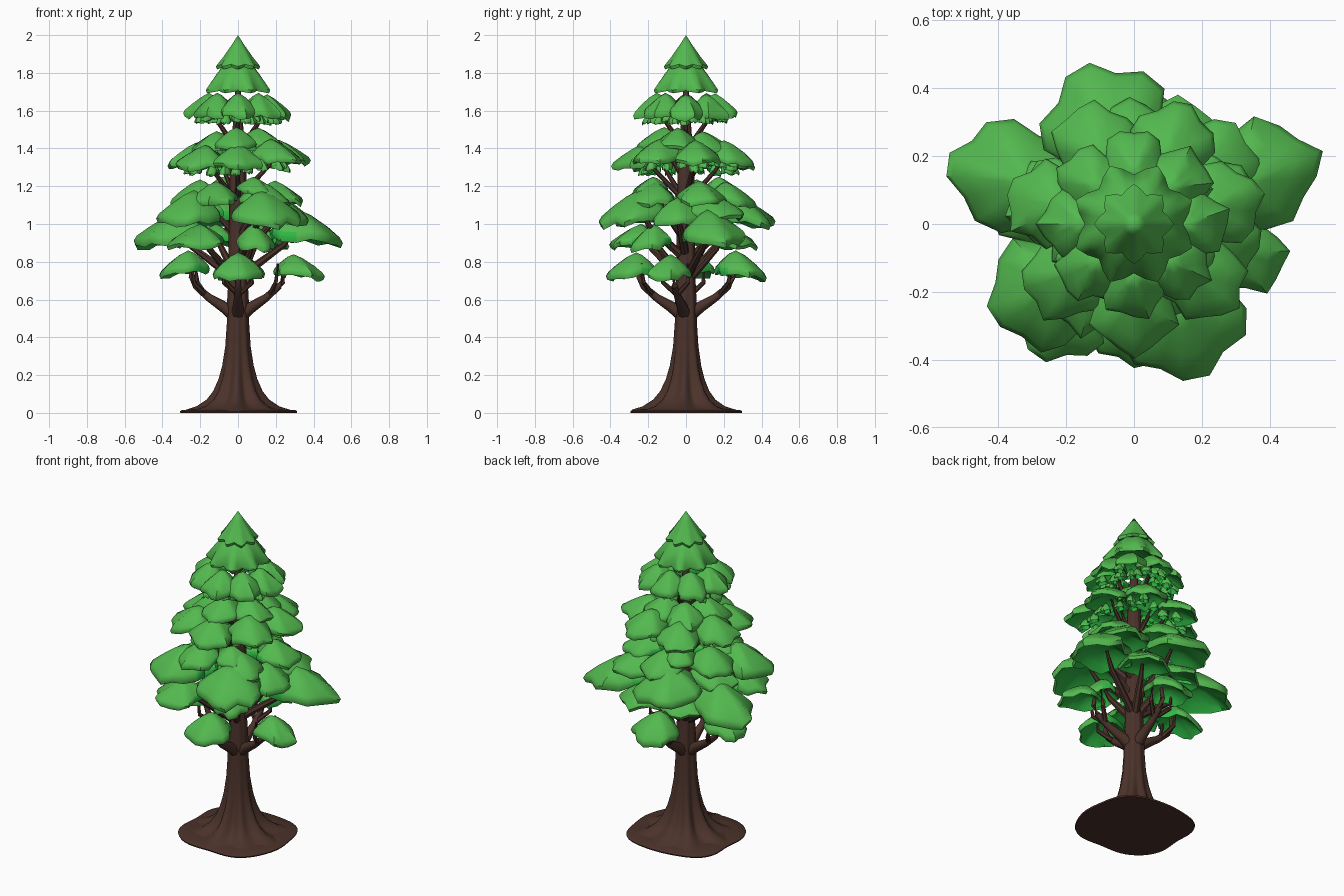
import bpy, bmesh, math, random
from mathutils import Vector

if "Cube" in bpy.data.objects:
    bpy.data.objects.remove(bpy.data.objects["Cube"])

random.seed(4)


def material(name, rgb):
    m = bpy.data.materials.new(name)
    m.diffuse_color = (*rgb, 1)
    m.use_nodes = True
    m.node_tree.nodes["Principled BSDF"].inputs["Base Color"].default_value = m.diffuse_color
    return m


LEAF = material("leaf_green", (0.087, 0.485, 0.078))
UNDER = material("leaf_underside_green", (0.028, 0.48, 0.058))
BARK = material("bark_brown", (0.07, 0.032, 0.023))


def finish(name, bm, mats, angle=50):
    bmesh.ops.recalc_face_normals(bm, faces=bm.faces)
    me = bpy.data.meshes.new(name)
    bm.to_mesh(me)
    bm.free()
    ob = bpy.data.objects.new(name, me)
    bpy.context.collection.objects.link(ob)
    for m in mats:
        me.materials.append(m)
    bpy.ops.object.select_all(action='DESELECT')
    ob.select_set(True)
    bpy.context.view_layer.objects.active = ob
    bpy.ops.object.shade_smooth_by_angle(angle=math.radians(angle))
    return ob


def skin(bm, rings, first, last, under_from=99, inner=False):
    """Bridge rings of points, closing both ends with a fan to a point."""
    n = len(rings[0])
    vs = [[bm.verts.new(p) for p in r] for r in rings]
    a, b = bm.verts.new(first), bm.verts.new(last)
    for i in range(n):
        j = (i + 1) % n
        bm.faces.new((a, vs[0][i], vs[0][j]))
        f = bm.faces.new((b, vs[-1][j], vs[-1][i]))
        f.material_index = 1 if under_from < 99 else 0
        # trunk-facing rim shares the underside colour
        back = inner and math.cos((i + .5) * math.tau / n) < -.6
        for k in range(len(vs) - 1):
            f = bm.faces.new((vs[k][i], vs[k + 1][i], vs[k + 1][j], vs[k][j]))
            f.material_index = 1 if k >= under_from - 2 * back else 0


def clump(bm, x, y, low, top, a, b):
    """Umbrella-shaped leaf pad: a = radial half length, b = half width."""
    ang = math.atan2(y, x)
    ca, sa = math.cos(ang), math.sin(ang)
    h, n = top - low, 15
    corners = random.choice((5, 5, 6))
    ph = random.uniform(0, 6.28)
    edge = [0.98 + 0.11 * math.cos(corners * i * math.tau / n + ph)
            + random.uniform(-.03, .03) for i in range(n)]
    drop = [random.uniform(-.10, .10) * h for _ in range(n)]

    def pt(i, rho, z, jag=0):
        t = i * math.tau / n
        u = a * (rho * edge[i] * math.cos(t) - 0.2 * (1 - rho))
        v = b * rho * edge[i] * math.sin(t)
        z += jag * drop[i] - 0.11 * h * rho * math.cos(t)
        return (x + ca * u - sa * v, y + sa * u + ca * v, low + z)

    spec = [(.3, .86 * h, 0), (.66, .6 * h, .3), (.93, .36 * h, .8), (1, .22 * h, 1),
            (.95, .08 * h, 1), (.75, .26 * h, .5), (.4, .46 * h, 0)]
    rings = [[pt(i, r, z, j) for i in range(n)] for r, z, j in spec]
    c = (x - ca * .2 * a, y - sa * .2 * a)
    skin(bm, rings, (*c, top), (*c, low + .54 * h), 4, True)


def ring(count, r, low, top, a, b, phase=0, jitter=0.0):
    out = []
    for k in range(count):
        t = math.radians(phase) + k * math.tau / count
        d = random.uniform(-jitter, jitter)
        out.append((r * math.cos(t), r * math.sin(t), low + d, top + d, a, b))
    return out


# Leaf tiers: x, y, low z, top z, radial half length, half width
tiers = {
    "lowest_leaves": [(0, -.29, .71, .85, .13, .135), (.32, -.09, .71, .84, .135, .11),
                      (0, .29, .71, .86, .135, .135), (-.29, .04, .72, .86, .135, .11)],
    "lower_leaves": [(-.22, -.26, .87, 1.0, .14, .15), (.09, -.19, .86, 1.0, .11, .10),
                     (.35, .135, .89, 1.08, .20, .16), (-.35, .135, .88, 1.07, .20, .16),
                     (.12, .23, .87, 1.0, .14, .14), (-.13, .22, .88, 1.0, .13, .13)],
    "broad_leaves": [(.14, -.28, .99, 1.18, .18, .19), (-.26, -.2, 1.0, 1.18, .17, .17),
                     (-.08, .29, .98, 1.16, .18, .19), (.22, .16, 1.02, 1.16, .15, .15),
                     (.25, -.05, 1.0, 1.14, .12, .13), (-.22, .05, 1.02, 1.16, .15, .14),
                     (.09, -.19, 1.16, 1.25, .09, .09), (-.09, .19, 1.16, 1.25, .09, .09)],
    "middle_leaves": ring(5, .235, 1.11, 1.24, .13, .13, 20, .02),
    "upper_middle_leaves": ring(7, .25, 1.30, 1.43, .135, .125, -90, .025)
    + ring(5, .14, 1.38, 1.5, .12, .11, 50, .015),
    "upper_leaves": ring(8, .175, 1.56, 1.69, .105, .10, -90, .006),
}
for name, pads in tiers.items():
    bm = bmesh.new()
    for p in pads:
        clump(bm, *p)
    # small ragged sprigs hang below the upper tiers
    if name.startswith("upper"):
        for p in pads:
            base = math.atan2(p[1], p[0])
            r0 = math.hypot(p[0], p[1])
            for s in (-.32, -.05, .24):
                r = r0 + random.uniform(-.05, .05)
                z = p[2] + random.uniform(-.015, .01)
                clump(bm, r * math.cos(base + s), r * math.sin(base + s),
                      z - .025, z + .04, .035, .028)
    finish(name, bm, [LEAF, UNDER])


# Fluted star-shaped cones at the top
def fluted_cone(name, apex, profile, flute, phase):
    bm = bmesh.new()
    n = 32
    rings = []
    for r, z, f in profile:
        row = []
        for i in range(n):
            t = i * math.tau / n
            c = f * math.cos(8 * t + phase)
            k = r * (1 + flute * c)
            row.append((k * math.cos(t), k * math.sin(t), z - .006 * c))
        rings.append(row)
    skin(bm, rings, (0, 0, apex), (0, 0, profile[-1][1] + .02), len(profile) - 2)
    finish(name, bm, [LEAF, UNDER])


fluted_cone("tree_tip", 2.0, [(.032, 1.95, .1), (.075, 1.885, .5), (.105, 1.84, 1),
                              (.098, 1.825, 1), (.05, 1.84, .3)], .12, 0)
fluted_cone("second_cone", 1.88, [(.08, 1.84, .2), (.125, 1.78, .6), (.165, 1.715, 1),
                                  (.158, 1.698, 1), (.08, 1.74, .3)], .12, math.pi)

# Trunk with flared, ridged roots
bm = bmesh.new()
n = 72
profile = [(.26, .015, .8), (.195, .035, 1.2), (.148, .07, 1.2), (.118, .115, 1.1), (.094, .18, .9),
           (.078, .25, .7), (.065, .35, .4), (.057, .48, .3), (.056, .58, .4), (.05, .7, .3),
           (.047, 1.0, .3), (.044, 1.25, .3), (.032, 1.45, .2), (.015, 1.7, 0)]
rings = []
for r, z, f in profile:
    row = []
    for i in range(n):
        t = i * math.tau / n
        k = r * (1 + f * (.10 * math.cos(8 * t + .6) + .05 * math.cos(5 * t + 2)))
        row.append((k * math.cos(t), k * math.sin(t), z))
    rings.append(row)
skin(bm, rings, (0, 0, .004), (0, 0, 1.75))
finish("trunk", bm, [BARK])

# Wavy flat base plate, a little wider on the diagonals
bm = bmesh.new()
rows = []
for s, z in ((.75, .02), (.97, .014), (1, .008), (.99, 0)):
    row = []
    for i in range(n):
        t = i * math.tau / n
        k = s * (.322 - .018 * math.cos(4 * t) + .004 * math.cos(5 * t) + .004 * math.cos(7 * t + 1))
        row.append((k * 1.01 * math.cos(t), k * .97 * math.sin(t), z))
    rows.append(row)
skin(bm, rows, (0, 0, .03), (0, 0, 0))
finish("root_base", bm, [BARK])


# Branches: tapered bent tubes swept from the trunk to the pads
def tube(bm, pts, radii, sides=8):
    pts = [Vector(p) for p in pts]
    rows = []
    for i, p in enumerate(pts):
        d = (pts[min(i + 1, len(pts) - 1)] - pts[max(i - 1, 0)]).normalized()
        u = d.cross(Vector((.31, .17, .05)) if abs(d.z) > .9 else Vector((0, 0, 1))).normalized()
        v = d.cross(u)
        rows.append([p + radii[i] * (u * math.cos(k * math.tau / sides) + v * math.sin(k * math.tau / sides))
                     for k in range(sides)])
    skin(bm, rows, pts[0], pts[-1])


bm = bmesh.new()
for x, y, low, top, a, b in tiers["lowest_leaves"]:
    s = .25 / math.hypot(x, y)
    x, y = x * s, y * s
    tube(bm, [(0, 0, .50), (.3 * x, .3 * y, .56), (.62 * x, .62 * y, .61), (.9 * x, .9 * y, .67),
              (x, y, .72), (.96 * x, .96 * y, .79)], [.036, .03, .021, .017, .014, .008])
    # forked twigs
    for q in (-.25, .3):
        tube(bm, [(.7 * x, .7 * y, .625), (.9 * x - q * y, .9 * y + q * x, .69),
                  (.95 * x - q * y, .95 * y + q * x, .79)], [.015, .012, .007], 6)
for name, step in (("lower_leaves", 1), ("broad_leaves", 2), ("middle_leaves", 2),
                   ("upper_middle_leaves", 2), ("upper_leaves", 2)):
    for x, y, low, top, a, b in tiers[name][::step]:
        w = .021 if low < 1.1 else .014
        tube(bm, [(0, 0, low - .18), (.35 * x, .35 * y, low - .09), (.7 * x, .7 * y, low),
                  (.85 * x, .85 * y, low + .45 * (top - low))], [w * 1.2, w, w * .75, w * .4], 7)
finish("branches", bm, [BARK])
